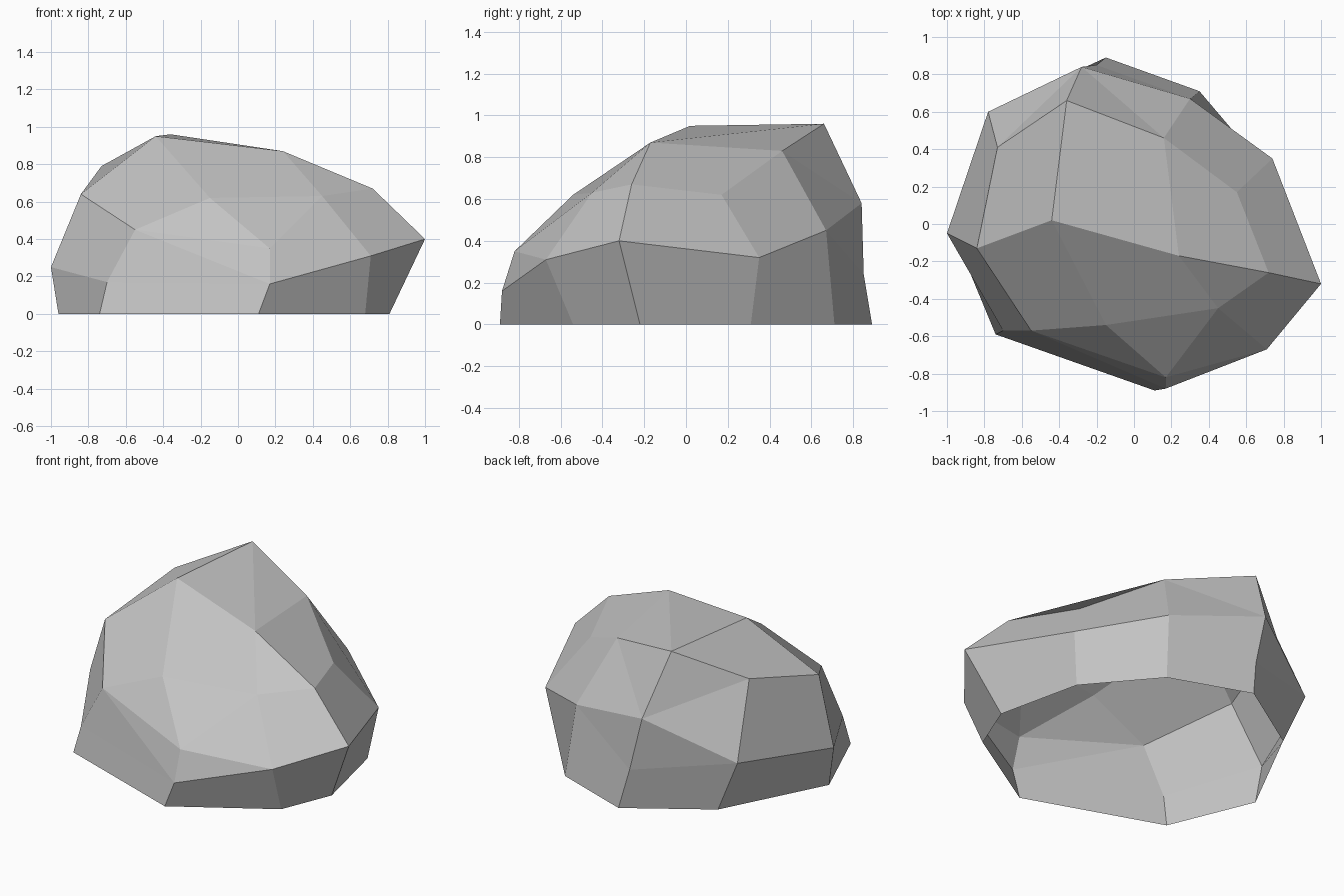
import bpy
import bmesh

default_cube = bpy.data.objects.get("Cube")
if default_cube:
    bpy.data.objects.remove(default_cube, do_unlink=True)

# Single stone colour
stone = bpy.data.materials.new("stone_grey")
stone.use_nodes = True
stone_colour = (0.55, 0.55, 0.55, 1)
stone.diffuse_color = stone_colour
stone.node_tree.nodes["Principled BSDF"].inputs["Base Color"].default_value = stone_colour

# Cross-sections of the boulder, counter-clockwise from its -x side
ground_outline = [(-.96, -.06), (-.74, -.59), (.11, -.89), (.68, -.54), (.81, -.22),
                  (.69, .31), (.35, .71), (-.15, .89), (-.63, .58)]
waist_outline = [(-1, -.05, .25), (-.7, -.57, .17), (.17, -.88, .16), (.71, -.67, .31),
                 (1, -.32, .4), (.74, .35, .32), (.3, .67, .45), (-.2, .85, .24),
                 (-.78, .6, .34)]
shoulder_outline = [(-.84, -.13, .64), (-.55, -.57, .45), (.17, -.82, .35), (.45, -.45, .63),
                    (.72, -.26, .67), (.55, .17, .62), (.16, .46, .83), (-.28, .84, .58),
                    (-.73, .41, .79)]

bm = bmesh.new()


def add_ring(points):
    return [bm.verts.new(p) for p in points]


def bridge(lower, upper, rising=(), falling=()):
    """Join two outlines with quads; listed segments are split along a diagonal."""
    count = len(lower)
    for i in range(count):
        j = (i + 1) % count
        a, b, c, d = lower[i], lower[j], upper[j], upper[i]
        if i in rising:
            faces = [(a, b, c), (a, c, d)]
        elif i in falling:
            faces = [(a, b, d), (b, c, d)]
        else:
            faces = [(a, b, c, d)]
        for face in faces:
            bm.faces.new(face)


ground = add_ring((x, y, 0) for x, y in ground_outline)
waist = add_ring(waist_outline)
shoulder = add_ring(shoulder_outline)
bridge(ground, waist)
bridge(waist, shoulder, rising=(6,), falling=(1, 2, 7))

# Crown: four corner points joined to the shoulder outline
brow, ridge, knee, peak = add_ring([(-.15, -.54, .62), (-.44, .02, .95),
                                    (.24, -.17, .87), (-.36, .66, .96)])
left, front_left, front, front_right, right, back_right, back, rear, back_left = shoulder
for face in [(left, front_left, brow, ridge),
             (front_left, front, brow),
             (front, front_right, brow),
             (brow, front_right, knee, ridge),
             (front_right, right, knee),
             (right, back_right, back, knee),
             (knee, peak, ridge),
             (knee, back, peak),
             (back, rear, peak),
             (rear, back_left, peak),
             (back_left, left, ridge, peak)]:
    bm.faces.new(face)

# Faceted boulder shell, open underneath
mesh = bpy.data.meshes.new("boulder")
bm.normal_update()
bm.to_mesh(mesh)
bm.free()
mesh.materials.append(stone)
boulder = bpy.data.objects.new("boulder", mesh)
bpy.context.collection.objects.link(boulder)
